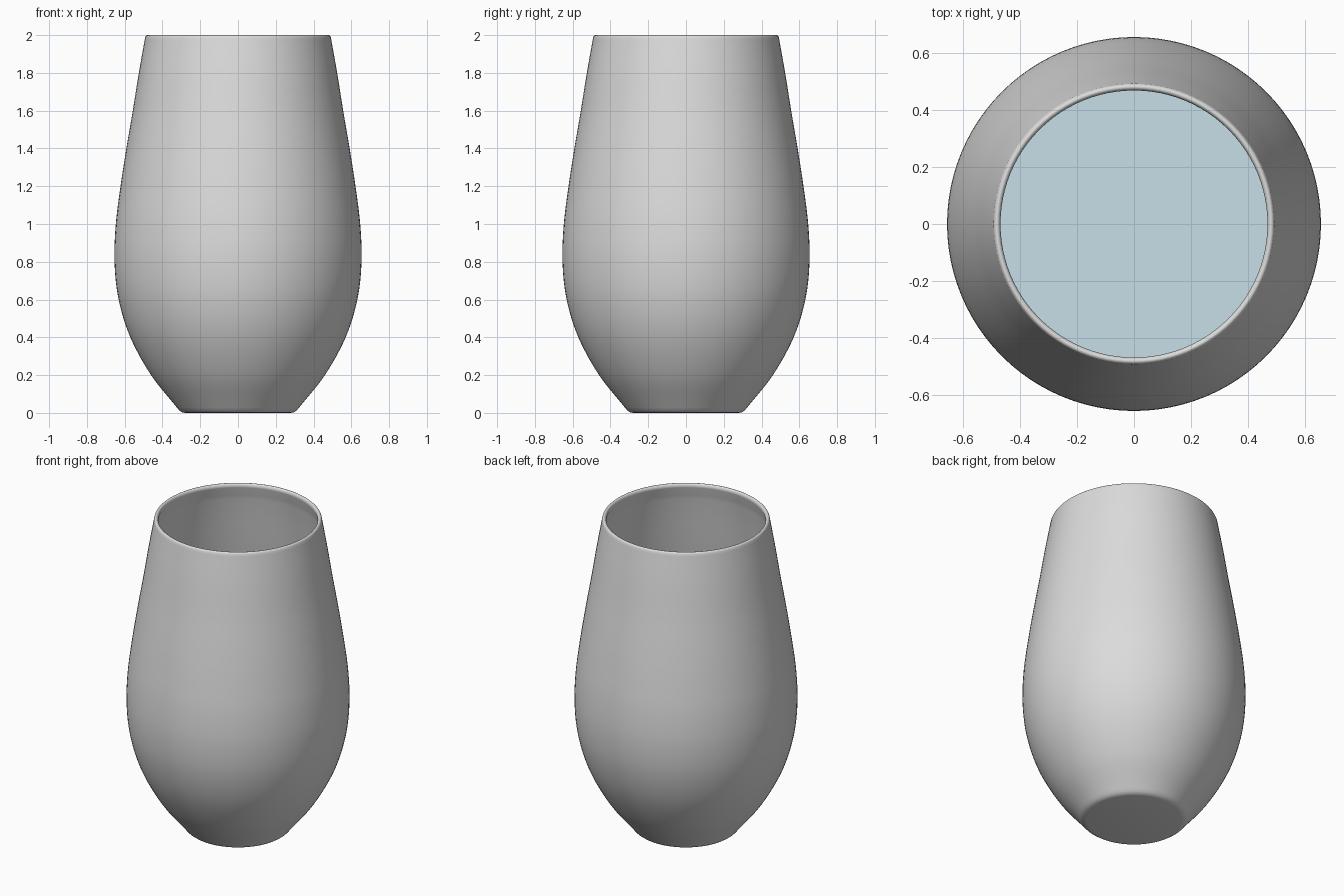
import bpy
import bmesh
import math
from mathutils import Vector

SEGMENTS = 96
WALL = 0.016
LIQUID_LEVEL = 1.46

cube = bpy.data.objects.get("Cube")
if cube:
    bpy.data.objects.remove(cube, do_unlink=True)


def make_material(name, rgb):
    mat = bpy.data.materials.new(name)
    mat.use_nodes = True
    color = (*rgb, 1)
    mat.diffuse_color = color
    mat.node_tree.nodes["Principled BSDF"].inputs["Base Color"].default_value = color
    return mat


def smooth_path(points, steps=6):
    """Catmull-Rom curve through (radius, height) points."""
    pts = [Vector(p) for p in points]
    pts = [2 * pts[0] - pts[1]] + pts + [2 * pts[-1] - pts[-2]]
    path = []
    for a, b, c, d in zip(pts, pts[1:], pts[2:], pts[3:]):
        for i in range(steps):
            t = i / steps
            path.append(0.5 * (2 * b + (c - a) * t
                               + (2 * a - 5 * b + 4 * c - d) * t ** 2
                               + (3 * b - a - 3 * c + d) * t ** 3))
    return path + [pts[-2]]


def revolve(name, profile, mat):
    """Turn a (radius, height) profile around the z axis."""
    bm = bmesh.new()
    verts = [bm.verts.new((r, 0, z)) for r, z in profile]
    edges = [bm.edges.new(pair) for pair in zip(verts, verts[1:])]
    bmesh.ops.spin(bm, geom=verts + edges, cent=(0, 0, 0), axis=(0, 0, 1),
                   angle=math.tau, steps=SEGMENTS, use_merge=False)
    bmesh.ops.remove_doubles(bm, verts=bm.verts, dist=0.0002)
    bmesh.ops.recalc_face_normals(bm, faces=bm.faces)
    mesh = bpy.data.meshes.new(name)
    bm.to_mesh(mesh)
    bm.free()
    mesh.materials.append(mat)
    obj = bpy.data.objects.new(name, mesh)
    bpy.context.collection.objects.link(obj)
    bpy.ops.object.select_all(action="DESELECT")
    obj.select_set(True)
    bpy.context.view_layer.objects.active = obj
    bpy.ops.object.shade_smooth_by_angle(angle=math.radians(35))
    return obj


grey = make_material("cup grey", (0.71, 0.71, 0.71))
pale_blue = make_material("pale blue liquid", (0.59, 0.745, 0.82))

# Outer side of the cup, from foot to rim
side = smooth_path([(0.325, 0.03), (0.46, 0.2), (0.57, 0.4),
                    (0.632, 0.6), (0.654, 0.8), (0.647, 1.0), (0.622, 1.2),
                    (0.591, 1.4), (0.557, 1.6), (0.525, 1.8), (0.494, 1.975)])

# Inner side, one wall thickness in
inside = [Vector((p.x - WALL, p.y)) for p in side if 0.06 < p.y < 1.93]

# Cup: flat foot, rounded foot edge, side, thicker rounded rim, inside, floor
foot = [(0, 0), (0.28, 0), (0.297, 0.003), (0.312, 0.014)]
rim = [(0.480 + 0.0125 * math.cos(a), 1.982 + 0.018 * math.sin(a))
       for a in [math.pi * i / 8 for i in range(1, 10)]]
floor = [(inside[0].x - 0.03, 0.05), (0, 0.05)]
revolve("cup", foot + side + rim + inside[::-1] + floor, grey)

# Liquid filling the cup to about three quarters
fill = [(p.x - 0.001, p.y) for p in inside if p.y < LIQUID_LEVEL - 0.01]
surface_radius = fill[-1][0] - 0.008
revolve("liquid", [(0, 0.06), (fill[0][0] - 0.03, 0.06)] + fill
        + [(surface_radius, LIQUID_LEVEL), (0, LIQUID_LEVEL)], pale_blue)
